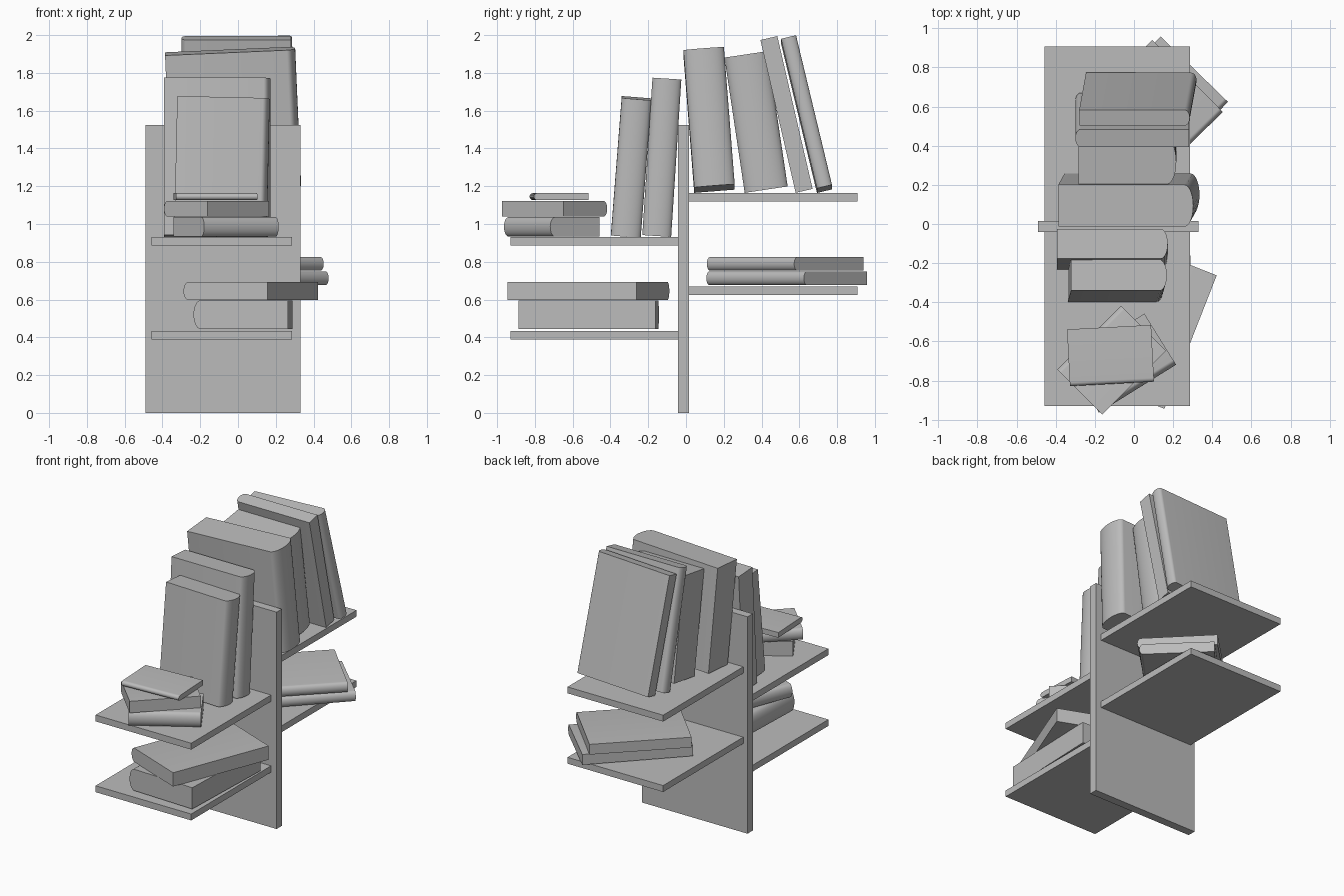
import bpy
import bmesh
from math import sin, cos, pi, radians
from mathutils import Matrix, Vector

cube = bpy.data.objects.get("Cube")
if cube:
    bpy.data.objects.remove(cube, do_unlink=True)

# One plain grey for everything
grey = bpy.data.materials.new("plain_grey")
grey.use_nodes = True
COLOUR = (0.5, 0.5, 0.5, 1)
grey.diffuse_color = COLOUR
grey.node_tree.nodes["Principled BSDF"].inputs["Base Color"].default_value = COLOUR


def add_object(name, bm):
    bmesh.ops.recalc_face_normals(bm, faces=bm.faces)
    mesh = bpy.data.meshes.new(name)
    bm.to_mesh(mesh)
    bm.free()
    mesh.materials.append(grey)
    obj = bpy.data.objects.new(name, mesh)
    bpy.context.collection.objects.link(obj)
    return obj


def board(name, x, y, z):
    """Flat board spanning the given (min, max) ranges."""
    bm = bmesh.new()
    bmesh.ops.create_cube(bm, size=1)
    for v in bm.verts:
        v.co = [r[0] + (c + 0.5) * (r[1] - r[0]) for r, c in zip((x, y, z), v.co)]
    return add_object(name, bm)


def book(name, width, length, thick, centre, turn):
    """Block with a rounded spine on local +x, length along y, thickness along z."""
    bulge = 0.015 + 0.14 * thick
    flat = width / 2 - bulge
    profile = [(-width / 2, thick / 2), (-width / 2, -thick / 2)]
    steps = 14
    for i in range(steps + 1):
        a = -pi / 2 + pi * i / steps
        profile.append((flat + bulge * cos(a), thick / 2 * sin(a)))
    bm = bmesh.new()
    face = bm.faces.new([bm.verts.new((x, -length / 2, z)) for x, z in profile])
    ext = bmesh.ops.extrude_face_region(bm, geom=[face])
    moved = [g for g in ext["geom"] if isinstance(g, bmesh.types.BMVert)]
    bmesh.ops.translate(bm, verts=moved, vec=(0, length, 0))
    bm.transform(Matrix.Translation(Vector(centre)) @ turn)
    obj = add_object(name, bm)
    bpy.ops.object.select_all(action='DESELECT')
    obj.select_set(True)
    bpy.context.view_layer.objects.active = obj
    bpy.ops.object.shade_smooth_by_angle(angle=radians(35))
    return obj


def rot(angle, axis):
    return Matrix.Rotation(radians(angle), 4, axis)


def standing(name, width, height, thick, centre, lean, roll=0, yaw=0):
    turn = rot(roll, 'Y') @ rot(90 + lean, 'X') @ rot(yaw, 'Y')
    book(name, width, height, thick, centre, turn)


def lying(name, width, length, thick, centre, yaw):
    book(name, width, length, thick, centre, rot(yaw, 'Z'))


# Upright panel and the four shelves
board("upright_panel", (-0.49, 0.33), (-0.042, 0.016), (0, 1.525))
SHELF_X = (-0.457, 0.287)
FRONT, BACK = (-0.93, -0.042), (0.016, 0.907)
for name, y, top in (("front_lower_shelf", FRONT, 0.433),
                     ("front_upper_shelf", FRONT, 0.931),
                     ("back_lower_shelf", BACK, 0.670),
                     ("back_upper_shelf", BACK, 1.165)):
    board(name, SHELF_X, y, (top - 0.045, top))

# Books standing on the front upper shelf
standing("front_standing_book_1", 0.49, 0.73, 0.158, (-0.085, -0.29, 1.302), -4.5, 1.3)
standing("front_standing_book_2", 0.565, 0.835, 0.153, (-0.11, -0.128, 1.353), -3.7)

# Books leaning on the back upper shelf, the third with its spine reversed
standing("back_standing_book_1", 0.69, 0.73, 0.215, (-0.026, 0.122, 1.552), 4.5, -2.5)
standing("back_standing_book_2", 0.50, 0.724, 0.23, (-0.034, 0.371, 1.54), 8.5)
standing("back_standing_book_3", 0.58, 0.83, 0.092, (-0.01, 0.532, 1.58), 13, 0, 180)
standing("back_standing_book_4", 0.565, 0.815, 0.082, (0.02, 0.638, 1.582), 13.5, -2.5)

# Stack on the front lower shelf
lying("front_lower_book_1", 0.50, 0.725, 0.15, (0.027, -0.515, 0.52), 178)
lying("front_lower_book_2", 0.477, 0.732, 0.097, (0.067, -0.516, 0.645), 158.6)

# Stack on the front upper shelf
lying("front_upper_book_1", 0.307, 0.464, 0.103, (-0.063, -0.711, 0.985), -58.1)
lying("front_upper_book_2", 0.326, 0.46, 0.082, (-0.114, -0.695, 1.081), 135)
lying("front_upper_book_3", 0.29, 0.43, 0.037, (-0.12, -0.672, 1.145), -87)

# Stack on the back lower shelf
lying("back_lower_book_1", 0.48, 0.72, 0.073, (0.057, 0.533, 0.713), -44.2)
lying("back_lower_book_2", 0.515, 0.66, 0.072, (0.038, 0.525, 0.789), -45.5)
